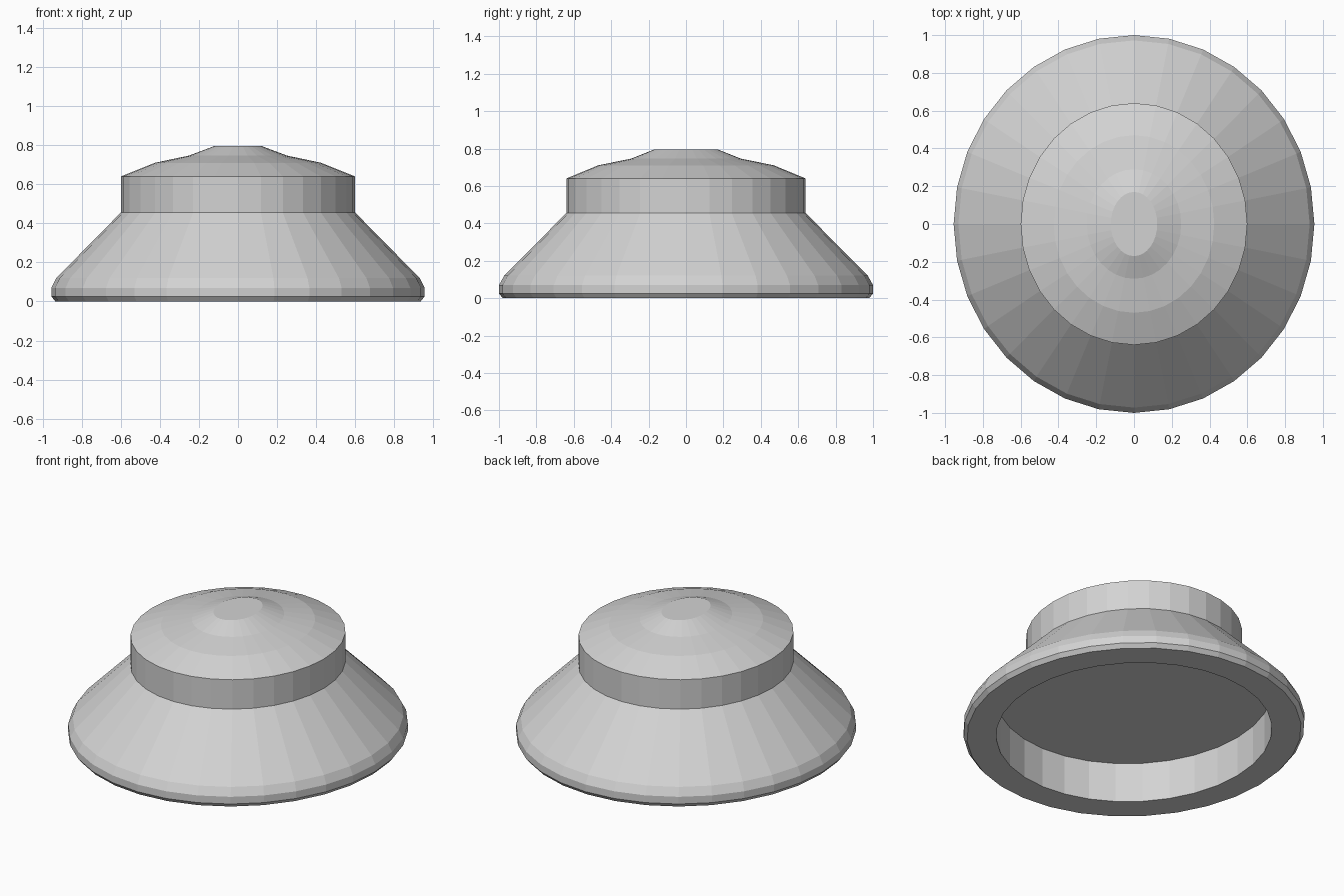
import bpy
import bmesh
from math import cos, sin, tau

SIDES = 32

cube = bpy.data.objects.get("Cube")
if cube:
    bpy.data.objects.remove(cube, do_unlink=True)

grey = bpy.data.materials.new("light_grey")
grey.use_nodes = True
colour = (0.65, 0.65, 0.65, 1)
grey.diffuse_color = colour
grey.node_tree.nodes["Principled BSDF"].inputs["Base Color"].default_value = colour


def oval_shell(name, profile, close_start=False, close_end=False):
    """Join a stack of oval rings, each given as (x radius, y radius, height)."""
    bm = bmesh.new()
    rings = []
    for rx, ry, z in profile:
        angles = [tau * i / SIDES for i in range(SIDES)]
        rings.append([bm.verts.new((rx * cos(a), ry * sin(a), z)) for a in angles])
    for low, high in zip(rings, rings[1:]):
        for i in range(SIDES):
            j = (i + 1) % SIDES
            bm.faces.new((low[i], low[j], high[j], high[i]))
    if close_start:
        bm.faces.new(rings[0][::-1])
    if close_end:
        bm.faces.new(rings[-1])
    mesh = bpy.data.meshes.new(name)
    bm.to_mesh(mesh)
    bm.free()
    mesh.materials.append(grey)
    obj = bpy.data.objects.new(name, mesh)
    bpy.context.collection.objects.link(obj)
    return obj


# Flared base: recess ceiling, recess wall, underside rim, rounded lip, slope
oval_shell("flared_base", [
    (0.77, 0.81, 0.25),
    (0.77, 0.81, 0),
    (0.935, 0.98, 0),
    (0.955, 1.0, 0.025),
    (0.955, 1.0, 0.07),
    (0.93, 0.972, 0.12),
    (0.6, 0.64, 0.455),
], close_start=True)

# Upright collar
oval_shell("collar", [(0.6, 0.64, 0.455), (0.6, 0.64, 0.64)])

# Shallow stepped dome with a flat tip
oval_shell("domed_cap", [
    (0.6, 0.64, 0.64),
    (0.425, 0.47, 0.71),
    (0.25, 0.29, 0.747),
    (0.123, 0.17, 0.795),
], close_end=True)
